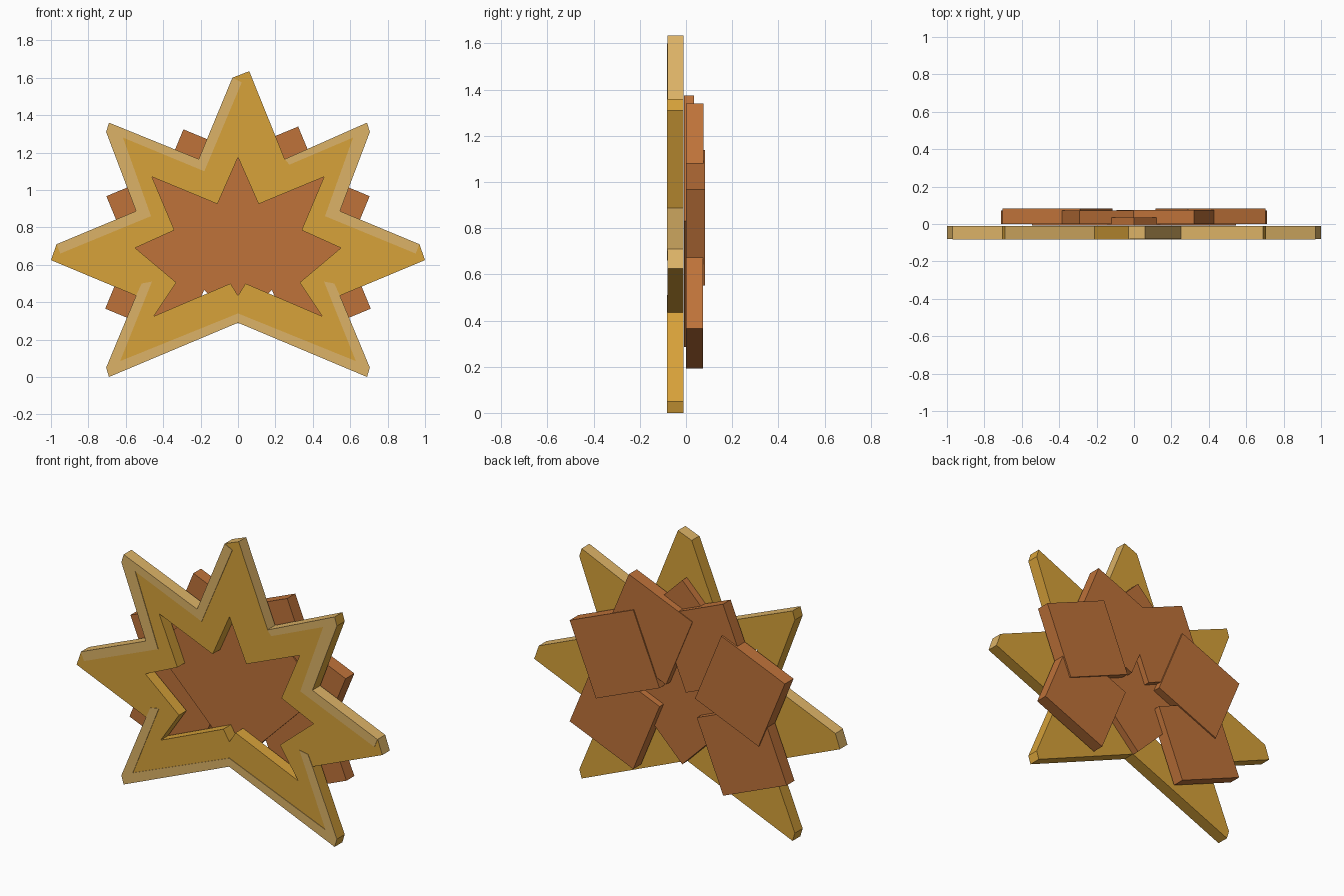
import bpy, bmesh, math
from mathutils import Matrix

if "Cube" in bpy.data.objects:
    bpy.data.objects.remove(bpy.data.objects["Cube"])


def material(name, color):
    m = bpy.data.materials.new(name)
    m.use_nodes = True
    m.diffuse_color = (*color, 1)
    m.node_tree.nodes["Principled BSDF"].inputs["Base Color"].default_value = (*color, 1)
    return m


gold = material("gold", (0.68, 0.36, 0.042))
pale = material("pale gold", (0.72, 0.45, 0.135))
brown = material("brown", (0.52, 0.17, 0.042))


def add_object(name, bm, mats):
    bmesh.ops.recalc_face_normals(bm, faces=bm.faces)
    mesh = bpy.data.meshes.new(name)
    bm.to_mesh(mesh)
    bm.free()
    for m in mats:
        mesh.materials.append(m)
    ob = bpy.data.objects.new(name, mesh)
    bpy.context.collection.objects.link(ob)
    return ob


def prism(name, loops, y0, y1, mats, pale_edges=()):
    """Extruded outline in the xz plane; further loops are holes."""
    bm = bmesh.new()
    caps = ([], [])
    for k, loop in enumerate(loops):
        n = len(loop)
        front = [bm.verts.new((x, y0, z)) for x, z in loop]
        back = [bm.verts.new((x, y1, z)) for x, z in loop]
        for i in range(n):
            j = (i + 1) % n
            f = bm.faces.new((front[i], front[j], back[j], back[i]))
            f.material_index = int(k == 0 and i in pale_edges)
            caps[0].append(bm.edges.get((front[i], front[j])))
            caps[1].append(bm.edges.get((back[i], back[j])))
    for edges in caps:
        bmesh.ops.triangle_fill(bm, edges=edges, use_beauty=True, normal=(0, -1, 0))
    # merge the flat caps back into large faces
    bmesh.ops.recalc_face_normals(bm, faces=bm.faces)
    return add_object(name, bm, mats)


def mirrored(points):
    return [(-x, z) for x, z in reversed(points)]


# Star frame: seven blunt points with a star-shaped opening
right = [(0.25, 1.165), (0.69, 1.36), (0.705, 1.31), (0.545, 0.887), (0.97, 0.71),
         (1.0, 0.625), (0.545, 0.435), (0.705, 0.05), (0.69, 0.0)]
outer = [(-0.03, 1.60), (0.06, 1.635)] + right + [(0, 0.29)] + mirrored(right)
outer[-1] = (-0.21, 1.165)
hole_right = [(0.11, 0.925), (0.46, 1.07), (0.34, 0.785), (0.55, 0.69),
              (0.33, 0.505), (0.45, 0.325), (0.04, 0.50)]
hole = [(0, 1.175)] + hole_right + [(0, 0.435)] + mirrored(hole_right)
prism("star_frame", [outer, hole], -0.08, -0.01, [gold, pale],
      pale_edges=(0, 1, 2, 5, 6, 15, 16, 19))

# Pale edge trim on the front of the frame
trim_side = [(0.69, 1.36), (0.705, 1.31), (0.545, 0.887), (0.97, 0.71),
             (0.95, 0.66), (0.465, 0.86), (0.615, 1.28)]
trim_low = [(0.69, 0.0), (0.705, 0.05), (0.545, 0.435), (0.515, 0.50),
            (0.46, 0.51), (0.63, 0.085)]
trims = {
    "trim_upper_left": [(0.25, 1.165)] + trim_side + [(0.275, 1.135)],
    "trim_upper_right": [(-0.18, 1.10)] + mirrored(trim_side)
                        + [(-0.21, 1.165), (-0.03, 1.60), (0.02, 1.575)],
    "trim_lower": [(0, 0.29)] + trim_low + [(0, 0.34)] + mirrored(trim_low),
}
for name, pts in trims.items():
    prism(name, [pts], -0.083, -0.08, [pale])


# Square backing boards, turned in the plane of the star
def board(name, x, z, size, angle, y0, y1):
    bm = bmesh.new()
    bmesh.ops.create_cube(bm, size=1, matrix=(
        Matrix.Translation((x, (y0 + y1) / 2, z))
        @ Matrix.Rotation(math.radians(-angle), 4, 'Y')
        @ Matrix.Diagonal((size, y1 - y0, size, 1))))
    add_object(name, bm, [brown])


board("center_board", 0, 0.83, 0.77, 45, -0.008, 0.035)
for side, s in (("left", 1), ("right", -1)):
    board(f"side_board_{side}", s * 0.41, 0.845, 0.45, -22.5 * s, 0.0, 0.082)
    board(f"lower_board_{side}", s * 0.416, 0.487, 0.45, 22.5 * s, 0.0, 0.073)
board("upper_board_left", 0.20, 1.045, 0.45, 22.5, 0.0, 0.075)
board("upper_board_right", -0.17, 1.03, 0.45, -22.5, 0.0, 0.071)
